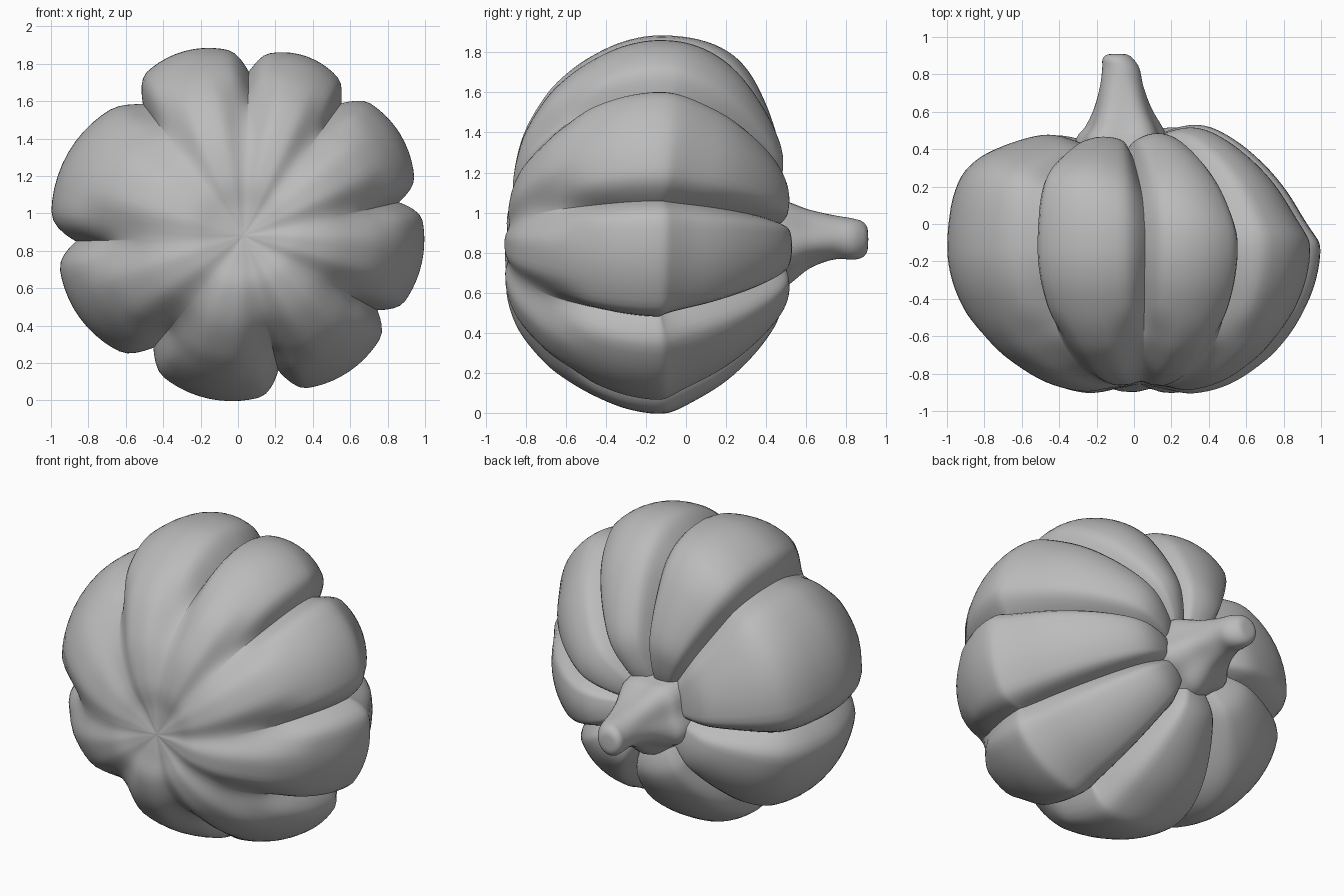
import bpy, bmesh
from math import sin, cos, pi, radians, hypot
from mathutils import Vector

old = bpy.data.objects.get("Cube")
if old:
    bpy.data.objects.remove(old)

grey = bpy.data.materials.new("plain grey")
grey.use_nodes = True
grey.diffuse_color = (0.5, 0.5, 0.5, 1)
grey.node_tree.nodes["Principled BSDF"].inputs["Base Color"].default_value = grey.diffuse_color

CENTRE_Z = 0.93
PER_LOBE = 22

# Per lobe: groove angle, groove radius, then lobe radius near its start, middle and end
LOBES = [
    (8.5, .87, .975, .998, .962),
    (50, .86, .955, .98, .935),
    (86, .83, .94, .98, .955),
    (127.8, .83, .92, .99, 1.0),
    (185.2, .87, .978, .977, .915),
    (235.1, .79, .895, .934, .92),
    (285.6, .80, .935, .977, .966),
    (329, .87, .975, 1.002, .985),
]

# Body profile from front centre to stem socket: radius, y, groove strength
BODY = [(0, -.855, 0), (.14, -.88, .04), (.3, -.905, .14), (.5, -.855, .32), (.69, -.735, .6),
        (.81, -.615, .85), (.9, -.48, .97), (.97, -.32, 1), (1, -.15, 1), (.98, .01, 1),
        (.9, .17, 1), (.78, .31, 1), (.6, .435, .9), (.42, .5, .7), (.25, .47, .4),
        (.1, .39, .1), (0, .36, 0)]

# Stem rings: y, centre x, centre z, half width, half height
STEM = [(.34, -.07, .86, .25, .25), (.46, -.065, .86, .232, .225), (.52, -.055, .86, .198, .2),
        (.62, -.06, .875, .15, .145), (.74, -.066, .878, .115, .11), (.83, -.07, .868, .1, .103),
        (.88, -.085, .866, .083, .09), (.905, -.09, .866, .055, .058), (.91, -.09, .866, .004, .004)]


def clamp(v):
    return max(0, min(1, v))


def smooth(v):
    v = clamp(v)
    return v * v * (3 - 2 * v)


def smooth_path(points, steps):
    """Catmull-Rom resampling of tuples of any length."""
    pts = [Vector(p) for p in points]
    ext = [2 * pts[0] - pts[1]] + pts + [2 * pts[-1] - pts[-2]]
    out = []
    for a, b, c, d in zip(ext, ext[1:], ext[2:], ext[3:]):
        for i in range(steps):
            t = i / steps
            out.append(b + (c - a) * (t / 2) + (2 * a - 5 * b + 4 * c - d) * (t * t / 2)
                       + (3 * b - a - 3 * c + d) * (t ** 3 / 2))
    return out + [pts[-1]]


def lobe_outline():
    """Angle, creased radius and soft-valley radius samples all around."""
    out = []
    for i, (ang, groove, r1, r2, r3) in enumerate(LOBES):
        nxt = LOBES[(i + 1) % len(LOBES)]
        span = (nxt[0] - ang) % 360
        for j in range(PER_LOBE):
            u = (1 - cos(pi * j / PER_LOBE)) / 2
            s = (u - .5) / .35
            crown = r2 + (r3 - r1) / 2 * s + ((r1 + r3) / 2 - r2) * s * s
            floor = groove + (nxt[1] - groove) * u
            side = min(u, 1 - u)
            edge = 1 - (1 - clamp(side / .17)) ** 2
            out.append((radians(ang + span * u), floor + (crown - floor) * edge,
                        floor + (crown - floor) * smooth(side / .36)))
    return out


def loft(name, rings):
    """Skin closed rings of equal length and cap both ends."""
    bm = bmesh.new()
    loops = [[bm.verts.new(p) for p in ring] for ring in rings]
    n = len(loops[0])
    for a, b in zip(loops, loops[1:]):
        for k in range(n):
            bm.faces.new((a[k], a[(k + 1) % n], b[(k + 1) % n], b[k]))
    bm.faces.new(loops[0])
    bm.faces.new(loops[-1])
    bmesh.ops.recalc_face_normals(bm, faces=bm.faces)
    mesh = bpy.data.meshes.new(name)
    bm.to_mesh(mesh)
    bm.free()
    mesh.materials.append(grey)
    obj = bpy.data.objects.new(name, mesh)
    bpy.context.collection.objects.link(obj)
    bpy.ops.object.select_all(action='DESELECT')
    obj.select_set(True)
    bpy.context.view_layer.objects.active = obj
    bpy.ops.object.shade_smooth_by_angle(angle=radians(60))


# Ribbed body: push each ring in along the profile normal where the lobes dip
outline = lobe_outline()
profile = smooth_path(BODY, 5)
rings = []
for i, (rho, y, strength) in enumerate(profile):
    before, after = profile[max(i - 1, 0)], profile[min(i + 1, len(profile) - 1)]
    dr, dy = after[0] - before[0], after[1] - before[1]
    size = hypot(dr, dy)
    nr, ny = dy / size, -dr / size
    inward = max(0, 1 - rho)
    shift_x = inward * (-.07 if y > 0 else .03)
    softness = smooth((-y - .45) / .4)
    back = smooth((y + .2) / .4)
    ring = []
    for ang, crease, valley in outline:
        dip = (1 - crease - (valley - crease) * softness) * strength
        r = max(rho - nr * dip, .003)
        # The flower end leans back at the top; the stem end slopes to one side
        lean = (1 - back) * .3 * rho * inward ** 2 * max(sin(ang), 0)
        slope = back * .42 * rho * (rho - .57) * cos(ang - radians(150))
        ring.append((r * cos(ang) + shift_x, y - ny * dip + lean + slope,
                     CENTRE_Z + r * sin(ang) - .05 * inward))
    rings.append(ring)
loft("pumpkin_body", rings)

# Stem: flared five-sided foot easing into a round blunt tip
stem_rings = []
for y, cx, cz, w, h in smooth_path(STEM, 4):
    ridge = .08 * clamp((.8 - y) / .3)
    ring = []
    for k in range(40):
        a = 2 * pi * k / 40
        f = 1 + ridge * cos(5 * a + pi / 2)
        ring.append((cx + w * f * cos(a), y, cz + h * f * sin(a)))
    stem_rings.append(ring)
loft("pumpkin_stem", stem_rings)
